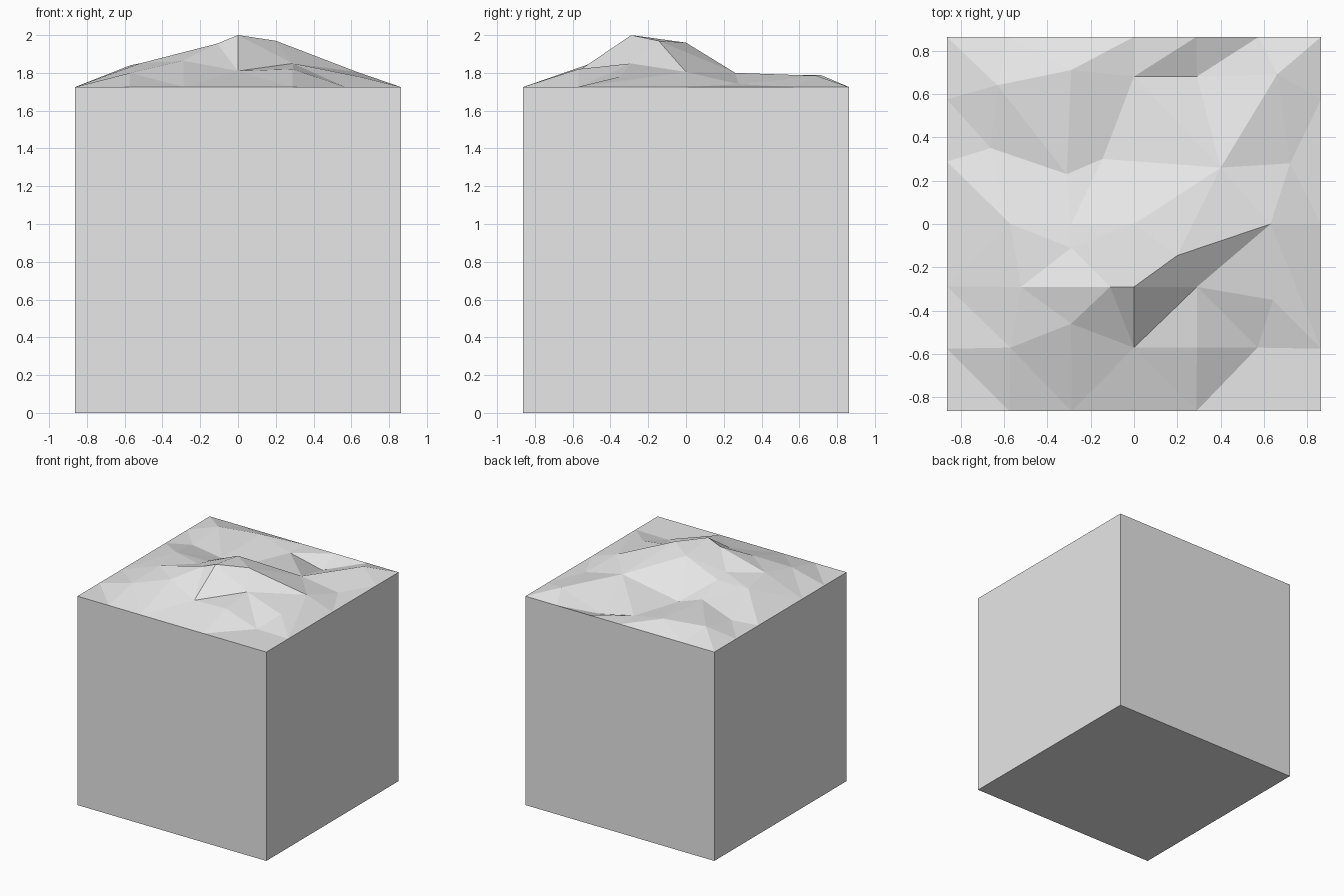
import bpy, bmesh
from mathutils import Vector
from mathutils.geometry import delaunay_2d_cdt

HALF = 0.863        # half width of the block
RIM = 1.725         # height of the block's upper rim
CELLS = 6           # terrain cells per side

cube = bpy.data.objects.get("Cube")
if cube:
    bpy.data.objects.remove(cube, do_unlink=True)

stone = bpy.data.materials.new("stone_grey")
stone.use_nodes = True
stone.diffuse_color = (0.8, 0.8, 0.8, 1)
stone.node_tree.nodes["Principled BSDF"].inputs["Base Color"].default_value = (0.8, 0.8, 0.8, 1)


def add_object(name, bm):
    mesh = bpy.data.meshes.new(name)
    bm.to_mesh(mesh)
    bm.free()
    mesh.materials.append(stone)
    obj = bpy.data.objects.new(name, mesh)
    bpy.context.collection.objects.link(obj)
    return obj


# Block body: a box left open under the terrain
bm = bmesh.new()
bmesh.ops.create_cube(bm, size=1)
for v in bm.verts:
    v.co = Vector((v.co.x * 2 * HALF, v.co.y * 2 * HALF, (v.co.z + 0.5) * RIM))
lid = [f for f in bm.faces if f.normal.z > 0.5]
bmesh.ops.delete(bm, geom=lid, context='FACES_ONLY')
add_object("block_body", bm)

# Rocky top: level rim points, keyed by column and row
points = {}
step = 2 * HALF / CELLS
for c in range(CELLS + 1):
    for r in range(CELLS + 1):
        if c in (0, CELLS) or r in (0, CELLS):
            points[f"{c}{r}"] = (c * step - HALF, r * step - HALF, RIM)

# Inner terrain points, front row to back row
inner_rows = [
    [(-.57, -.57, 1.8), (-.29, -.46, 1.865), (0, -.57, 1.81), (.29, -.57, 1.82), (.57, -.57, RIM)],
    [(-.52, -.29, 1.85), (-.11, -.29, 1.955), (0, -.29, 2), (.29, -.29, 1.85), (.64, -.35, 1.78)],
    [(-.57, 0, 1.84), (-.29, 0, 1.84), (0, 0, 1.96), (.2, -.145, 1.97), (.63, 0, 1.805)],
    [(-.66, .35, 1.74), (-.31, .23, 1.77), (-.145, .3, 1.735), (.4, .26, 1.8), (.72, .28, 1.74)],
    [(-.63, .64, 1.79), (-.29, .71, 1.79), (0, .68, RIM), (.29, .68, 1.66), (.66, .69, 1.785)],
]
for r, row in enumerate(inner_rows, 1):
    for c, p in enumerate(row, 1):
        points[f"{c}{r}"] = p
points["hollow"] = (-.29, -.11, 1.86)

# Creases that must stay as edges: ridges, cliff foot, gullies and rim corners
creases = [
    "02 12 22 32 43 53", "22 21 31 42 53", "32 31", "23 34", "44 55", "35 44",
    "35 45 56", "35 46", "05 14 24 15 06", "24 25 36", "25 34 35", "43 44 34 33 44",
    "04 13 24", "04 14", "55 65 54 63", "53 44 54", "42 52 61", "40 51 42",
    "53 61", "10 01", "11 20 31", "12 hollow 22", "hollow 33",
]
keys = list(points)
edges = []
for crease in creases:
    path = [keys.index(k) for k in crease.split()]
    edges += list(zip(path, path[1:]))

flat = [Vector(points[k][:2]) for k in keys]
out_verts, _, out_faces, origins, _, _ = delaunay_2d_cdt(flat, edges, [], 0, 0.0001)

bm = bmesh.new()
verts = []
for co, origin in zip(out_verts, origins):
    z = points[keys[origin[0]]][2] if origin else RIM
    verts.append(bm.verts.new((co.x, co.y, z)))
for face in out_faces:
    bm.faces.new([verts[i] for i in face])
bm.normal_update()
for f in bm.faces:
    if f.normal.z < 0:
        f.normal_flip()
add_object("rocky_top", bm)
